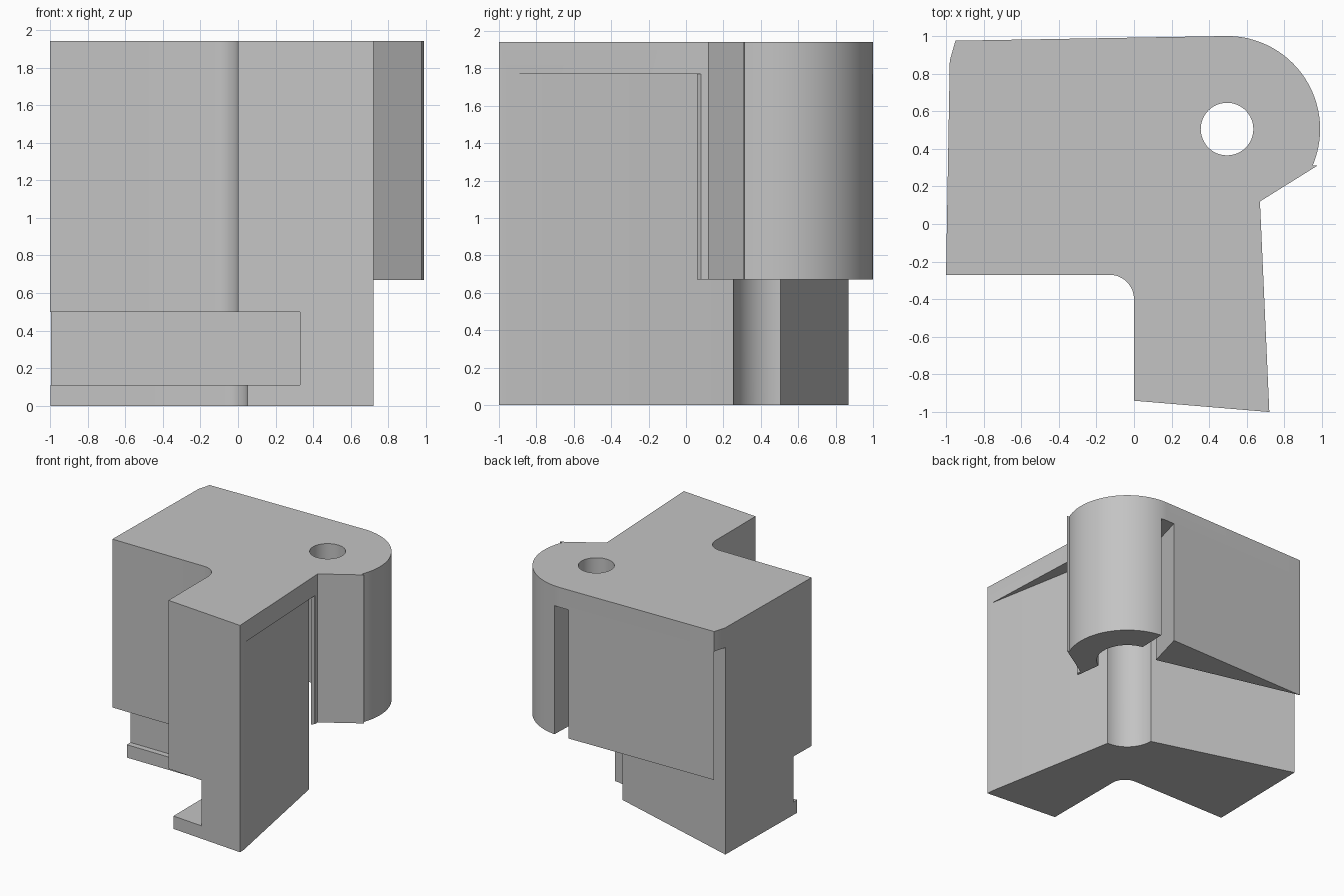
import bpy, bmesh
from math import cos, sin, radians

if "Cube" in bpy.data.objects:
    bpy.data.objects.remove(bpy.data.objects["Cube"], do_unlink=True)

TOP, SLAB, SKIRT = 1.94, 1.77, 0.67    # main heights
PIVOT = (0.495, 0.505)
BORE = 0.25


def arc(centre, radius, start, end, steps):
    """Points along a circular arc, angles in degrees."""
    angles = [radians(start + (end - start) * i / steps) for i in range(steps + 1)]
    return [(centre[0] + radius * cos(a), centre[1] + radius * sin(a)) for a in angles]


def prism(name, outline, low, high):
    """Upright solid from a plan outline."""
    bm = bmesh.new()
    face = bm.faces.new([bm.verts.new((x, y, low)) for x, y in outline])
    new = bmesh.ops.extrude_face_region(bm, geom=[face])["geom"]
    bmesh.ops.translate(bm, vec=(0, 0, high - low),
                        verts=[v for v in new if isinstance(v, bmesh.types.BMVert)])
    bmesh.ops.recalc_face_normals(bm, faces=bm.faces)
    mesh = bpy.data.meshes.new(name)
    bm.to_mesh(mesh)
    bm.free()
    obj = bpy.data.objects.new(name, mesh)
    bpy.context.collection.objects.link(obj)
    return obj


def cut(body, name, outline, low, high):
    """Subtract an upright prism and discard the cutter."""
    cutter = prism(name, outline, low, high)
    cutter.hide_render = True
    mod = body.modifiers.new(name, "BOOLEAN")
    mod.operation, mod.solver, mod.object = "DIFFERENCE", "EXACT", cutter
    bpy.context.view_layer.objects.active = body
    bpy.ops.object.modifier_apply(modifier=mod.name)
    bpy.data.objects.remove(cutter, do_unlink=True)


# Full plan: two arms joined at a rounded hinge lobe
plan = [(-1, -0.27)] + arc((-0.13, -0.40), 0.13, 90, 0, 12)
plan += [(0, -0.94), (0.72, -1), (0.67, 0.12), (0.975, 0.31)]
plan += arc(PIVOT, 0.495, -23, 90, 40) + [(-0.95, 0.975), (-0.98, 0.87)]
body = prism("hinge_bracket", plan, 0, TOP)

# Inner walls of both arms, meeting in a hollow around the pivot
walls = [(-1.2, 0.934)] + arc(PIVOT, BORE, 180, 270, 24) + [(0.746, -1.1)]

# Everything outside the walls is removed below the skirt
cut(body, "lower_clearance", walls + [(2, -1.1), (2, 2), (-1.2, 2)], -1, SKIRT)

# Gap that leaves the lobe and a thin back panel hanging from the slab
gap = walls + [(0.8, -1.1), (0.8, 0.08), (0.67, 0.08), (0.65, 0.06)]
gap += arc(PIVOT, BORE, -60, 80, 32)
gap += [(0.55, 1.1), (0.44, 1.1), (0.32, 0.66), (-0.95, 0.975), (-1.2, 1.037)]
cut(body, "pivot_gap", gap, -1, SLAB)

# Pin hole through the slab
cut(body, "pin_hole", arc(PIVOT, 0.14, 0, 352.5, 47), SLAB - 0.3, 3)

# Front undercut with a foot lip below it
cut(body, "undercut", [(-2, -0.03), (0.33, -0.03), (0.33, -2), (-2, -2)], 0.11, 0.5)
lip = [(-2, -0.08)] + arc((-0.08, -0.21), 0.13, 90, 0, 12) + [(0.05, -2), (-2, -2)]
cut(body, "lip_setback", lip, -1, 0.2)

# Colour and shading
grey = bpy.data.materials.new("plain_grey")
grey.use_nodes = True
colour = (0.55, 0.55, 0.55, 1)
grey.diffuse_color = colour
grey.node_tree.nodes["Principled BSDF"].inputs["Base Color"].default_value = colour
body.data.materials.clear()
body.data.materials.append(grey)
bpy.ops.object.select_all(action="DESELECT")
body.select_set(True)
bpy.context.view_layer.objects.active = body
bpy.ops.object.shade_smooth_by_angle(angle=radians(25))
